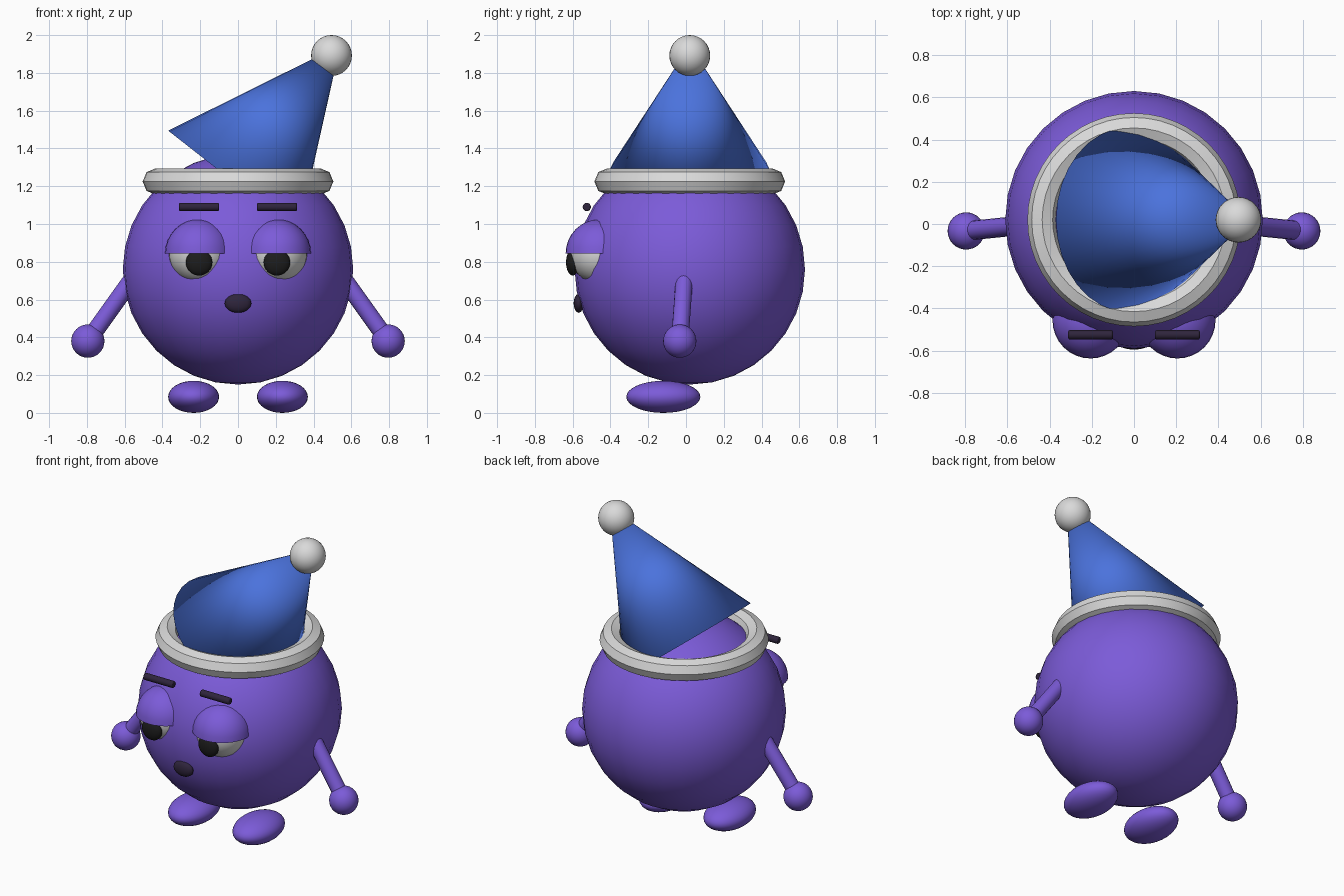
import bpy, bmesh, math
from mathutils import Vector

cube = bpy.data.objects.get("Cube")
if cube:
    bpy.data.objects.remove(cube, do_unlink=True)


def material(name, rgb):
    m = bpy.data.materials.new(name)
    m.use_nodes = True
    m.diffuse_color = (*rgb, 1)
    m.node_tree.nodes["Principled BSDF"].inputs["Base Color"].default_value = (*rgb, 1)
    return m


PURPLE = material("purple_skin", (0.2, 0.105, 0.69))
BLUE = material("blue_cloth", (0.07, 0.17, 0.72))
WHITE = material("soft_white", (0.7, 0.7, 0.7))
BLACK = material("pupil_black", (0.012, 0.012, 0.012))
DARK = material("dark_plum", (0.028, 0.018, 0.045))


def finish(name, mat, angle=None):
    ob = bpy.context.object
    ob.name = ob.data.name = name
    ob.data.materials.append(mat)
    if angle is None:
        bpy.ops.object.shade_smooth()
    else:
        bpy.ops.object.shade_smooth_by_angle(angle=math.radians(angle))
    return ob


def ball(name, mat, loc, size, segs=32, rings=16):
    bpy.ops.mesh.primitive_uv_sphere_add(segments=segs, ring_count=rings, radius=1, location=loc)
    bpy.context.object.scale = size if isinstance(size, tuple) else (size,) * 3
    bpy.ops.object.transform_apply(location=False, rotation=False)
    return finish(name, mat)


def rod(name, mat, a, b, radius, sides=16):
    a, b = Vector(a), Vector(b)
    bpy.ops.mesh.primitive_cylinder_add(vertices=sides, radius=radius, depth=(b - a).length,
                                        location=(a + b) / 2,
                                        rotation=(b - a).to_track_quat('Z', 'Y').to_euler())
    return finish(name, mat, 40)


# Body and mouth
ball("body", PURPLE, (0, 0.02, 0.76), 0.61)
ball("mouth", DARK, (0, -0.568, 0.58), (0.071, 0.027, 0.05), 16, 8)

# Paired parts
for side, s in (("left", 1), ("right", -1)):
    # Foot, arm and hand
    ball(side + "_foot", PURPLE, (s * 0.235, -0.12, 0.085), (0.135, 0.196, 0.085))
    rod(side + "_arm", PURPLE, (s * 0.52, -0.005, 0.765), (s * 0.795, -0.033, 0.38), 0.046)
    ball(side + "_hand", PURPLE, (s * 0.795, -0.033, 0.38), 0.088)

    # Eyeball and pupil
    ball(side + "_eye", WHITE, (s * 0.206, -0.457, 0.845), 0.16)
    ball(side + "_pupil", BLACK, (s * 0.206, -0.6, 0.797), (0.07, 0.035, 0.07))

    # Eyelid: upper half of a sphere, closed below
    lid = ball(side + "_eyelid", PURPLE, (s * 0.206, -0.457, 0.845), 0.18)
    bm = bmesh.new()
    bm.from_mesh(lid.data)
    bmesh.ops.bisect_plane(bm, geom=bm.verts[:] + bm.edges[:] + bm.faces[:], dist=0.0001,
                           plane_co=(0, 0, 0), plane_no=(0, 0, 1), clear_inner=True)
    bmesh.ops.holes_fill(bm, edges=[e for e in bm.edges if e.is_boundary])
    bm.to_mesh(lid.data)
    bm.free()
    bpy.ops.object.shade_smooth_by_angle(angle=math.radians(40))

    # Eyebrow with softened ends
    brow = rod(side + "_eyebrow", DARK, (s * 0.1, -0.525, 1.09), (s * 0.312, -0.525, 1.09), 0.022)
    bevel = brow.modifiers.new("soft_ends", 'BEVEL')
    bevel.width = 0.007
    bevel.segments = 2
    bevel.limit_method = 'ANGLE'

# Hat brim
bpy.ops.mesh.primitive_torus_add(location=(0, 0.02, 1.225), major_radius=0.435, minor_radius=0.07,
                                 major_segments=48, minor_segments=8)
finish("hat_brim", WHITE, 30)

# Tilted hat cone
apex, base = Vector((0.542, 0.02, 1.947)), Vector((-0.025, 0.02, 1.224))
axis = apex - base
bpy.ops.mesh.primitive_cone_add(vertices=32, radius1=0.438, radius2=0, depth=axis.length,
                                location=(apex + base) / 2,
                                rotation=(0, math.atan2(axis.x, axis.z), 0))
finish("hat_cone", BLUE)
ball("hat_pompom", WHITE, (0.495, 0.02, 1.892), 0.108)
